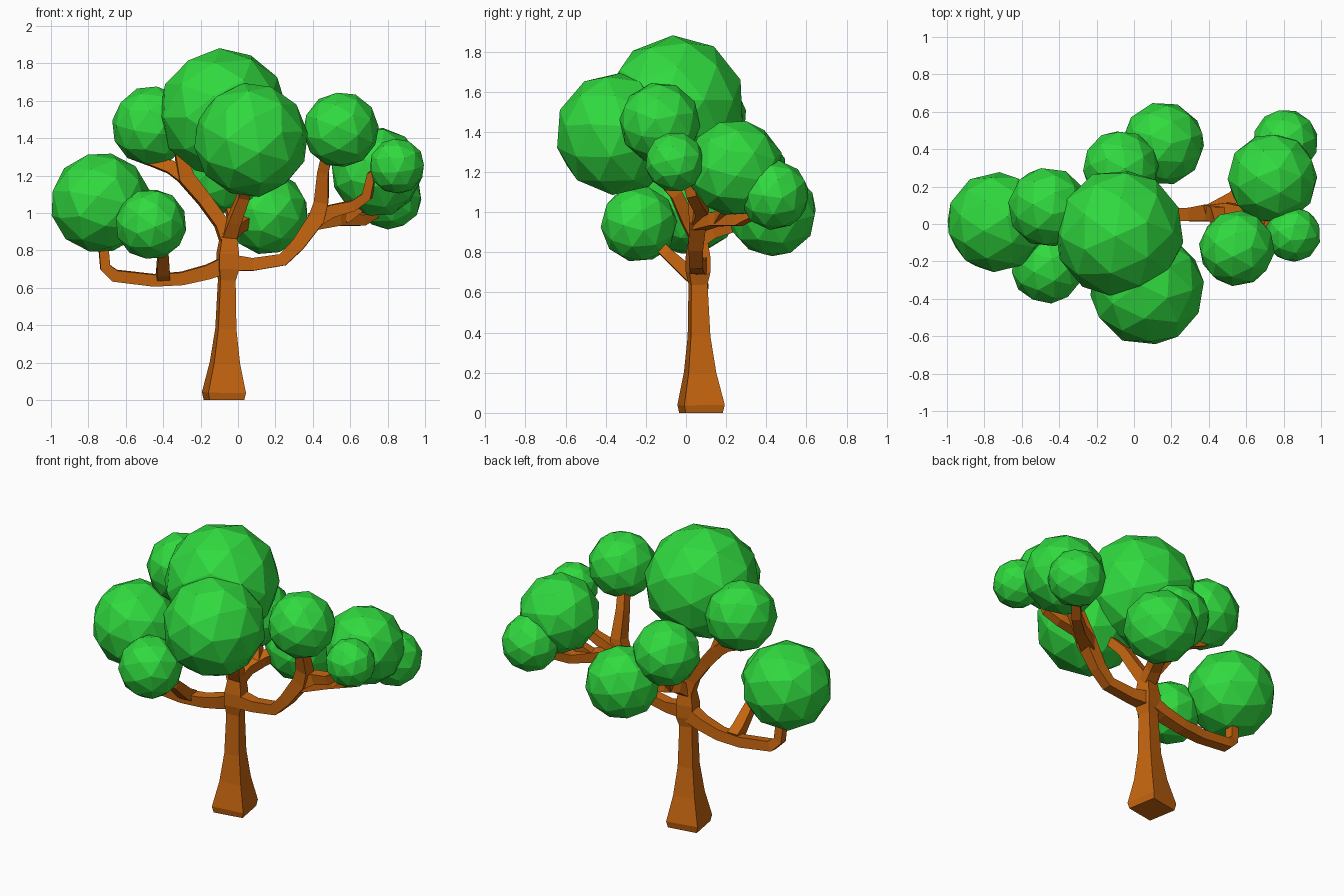
import bpy, bmesh, random
from math import tau
from mathutils import Vector, Matrix, Euler

random.seed(4)


def material(name, color):
    m = bpy.data.materials.new(name)
    m.diffuse_color = (*color, 1)
    return m


bark = material("bark", (0.56, 0.13, 0.005))
leaf = material("leaf", (0.03, 0.70, 0.05))


def finish(bm, name, mat):
    bmesh.ops.recalc_face_normals(bm, faces=bm.faces)
    me = bpy.data.meshes.new(name)
    bm.to_mesh(me)
    bm.free()
    me.materials.append(mat)
    ob = bpy.data.objects.new(name, me)
    bpy.context.collection.objects.link(ob)
    return ob


def limb(name, pts, ref=(0.17, -0.98, 0)):
    """Square tube through (x, y, z, half width) points."""
    bm = bmesh.new()
    P = [Vector(p[:3]) for p in pts]
    n, ref, prev = len(P), Vector(ref), None
    for i in range(n):
        t = Vector((0, 0, 0))
        if i > 0:
            t += (P[i] - P[i - 1]).normalized()
        if i < n - 1:
            t += (P[i + 1] - P[i]).normalized()
        t.normalize()
        u = (ref - t * ref.dot(t)).normalized()
        v = t.cross(u)
        ref = u
        h = pts[i][3]
        ring = [bm.verts.new(P[i] + (u * a + v * b) * h)
                for a, b in ((-1, -1), (1, -1), (1, 1), (-1, 1))]
        if prev:
            for k in range(4):
                j = (k + 1) % 4
                bm.faces.new((prev[k], prev[j], ring[j], ring[k]))
        else:
            bm.faces.new(ring)
        prev = ring
    bm.faces.new(prev)
    return finish(bm, name, bark)


def blob(name, c, r):
    """Faceted ball of leaves."""
    bm = bmesh.new()
    rot = Euler([random.uniform(0, tau) for _ in range(3)]).to_matrix().to_4x4()
    bmesh.ops.create_icosphere(bm, subdivisions=2, radius=r,
                               matrix=Matrix.Translation(c) @ rot)
    return finish(bm, name, leaf)


X = (1, 0.1, 0)  # section reference for limbs that run along y

# Trunk, flared at the foot
limb("trunk", [(-.075, .075, 0, .094), (-.075, .075, .04, .102), (-.07, .07, .2, .07),
               (-.065, .065, .38, .049), (-.06, .06, .64, .041), (-.055, .06, .70, .053),
               (-.055, .06, .78, .053), (-.05, .06, .90, .036)])

# Left limb and its fork
limb("left_limb", [(-.05, .06, .73, .045), (-.16, .07, .685, .038), (-.30, .075, .65, .034),
                   (-.45, .07, .64, .032), (-.66, .06, .665, .032), (-.71, .05, .71, .028),
                   (-.725, .04, .88, .026)])
limb("left_fork", [(-.40, .08, .655, .036), (-.40, .02, .69, .035),
                   (-.40, -.09, .79, .028), (-.44, -.17, .87, .026)], X)

# Right limb and its forks
limb("right_limb", [(-.05, .06, .735, .045), (.08, .06, .725, .034), (.24, .05, .75, .033),
                    (.32, .05, .83, .036), (.42, .06, .97, .044), (.445, .05, 1.06, .038),
                    (.455, .0, 1.22, .030), (.48, -.05, 1.34, .027)])
limb("right_front_fork", [(.40, .06, .96, .042), (.50, .08, 1.01, .034), (.62, .06, 1.04, .028),
                          (.69, .03, 1.09, .026), (.715, .0, 1.20, .025), (.80, -.03, 1.24, .022)])
limb("right_back_fork", [(.40, .06, .95, .042), (.53, .14, .965, .034),
                         (.66, .26, .96, .028), (.78, .40, 1.03, .025)])
limb("right_middle_fork", [(.56, .165, .965, .03), (.66, .21, 1.04, .028), (.72, .25, 1.15, .025)])

# Crown limbs
limb("crown_limb_left", [(-.05, .06, .84, .04), (-.09, .06, .945, .036), (-.18, .06, 1.07, .036),
                         (-.28, .055, 1.19, .042), (-.31, .04, 1.33, .030), (-.22, 0, 1.43, .026)])
limb("crown_fork_left", [(-.26, .06, 1.17, .036), (-.36, .065, 1.245, .034),
                         (-.50, .08, 1.29, .028), (-.49, .09, 1.38, .024)])
limb("crown_limb_front", [(-.05, .06, .87, .038), (-.02, .01, .96, .034),
                          (.03, -.05, 1.09, .030), (.06, -.20, 1.25, .026)], X)
limb("crown_limb_back", [(-.05, .05, .85, .038), (-.03, .14, .91, .036),
                         (.01, .24, .94, .034), (.10, .36, .98, .028)], X)
limb("crown_fork_back", [(-.01, .20, .93, .034), (-.04, .25, 1.03, .028),
                         (-.06, .29, 1.14, .024)], X)

# Foliage
for name, c, r in [
    ("foliage_top", (-.08, -.05, 1.535), .347),
    ("foliage_front", (.07, -.345, 1.39), .308),
    ("foliage_left", (-.735, .01, 1.055), .270),
    ("foliage_left_front", (-.465, -.235, .94), .192),
    ("foliage_left_upper", (-.46, .09, 1.465), .216),
    ("foliage_back_low", (.155, .43, 1.0), .224),
    ("foliage_back_upper", (-.07, .30, 1.20), .204),
    ("foliage_right_upper", (.55, -.13, 1.445), .204),
    ("foliage_right", (.74, .245, 1.22), .243),
    ("foliage_right_front", (.85, -.055, 1.25), .150),
    ("foliage_right_back", (.81, .44, 1.085), .175),
]:
    blob(name, c, r)
